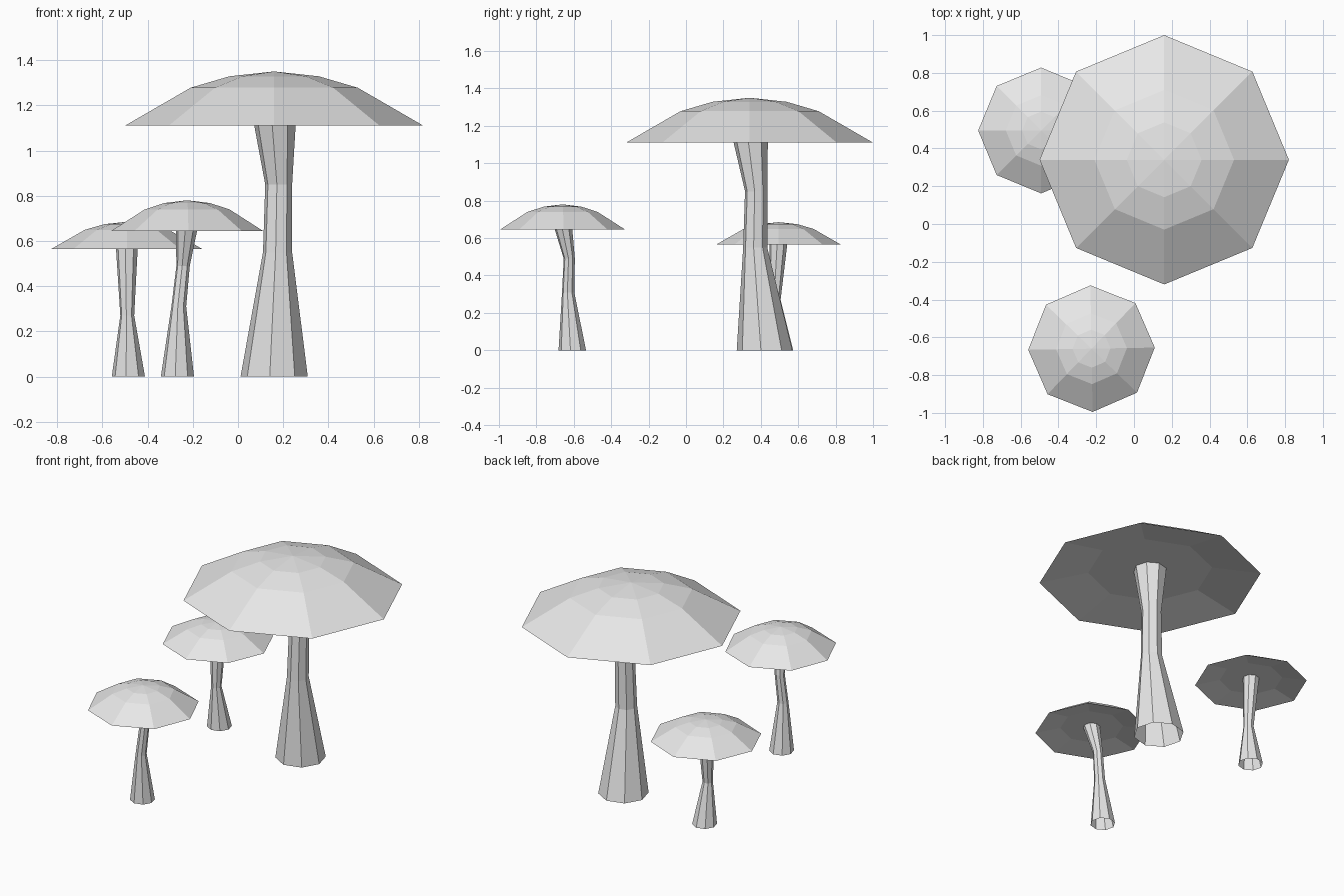
import bpy, bmesh
from math import sin, cos, radians, tau

SIDES = 8

old = bpy.data.objects.get("Cube")
if old:
    bpy.data.objects.remove(old, do_unlink=True)

grey = bpy.data.materials.new("light_grey")
grey.use_nodes = True
grey.diffuse_color = (0.8, 0.8, 0.8, 1)
grey.node_tree.nodes["Principled BSDF"].inputs["Base Color"].default_value = grey.diffuse_color


def loft(name, rings, turn=0, start=None, end=None):
    """Skin octagonal rings (x, y, z, radius); optional points close the ends."""
    bm = bmesh.new()
    loops = []
    for x, y, z, r in rings:
        angles = [radians(turn) + tau * i / SIDES for i in range(SIDES)]
        loops.append([bm.verts.new((x + r * cos(a), y + r * sin(a), z)) for a in angles])
    for low, high in zip(loops, loops[1:]):
        for i in range(SIDES):
            j = (i + 1) % SIDES
            bm.faces.new((low[i], low[j], high[j], high[i]))
    for point, loop in ((start, loops[0][::-1]), (end, loops[-1])):
        if point:
            tip = bm.verts.new(point)
            for i in range(SIDES):
                bm.faces.new((loop[i], loop[(i + 1) % SIDES], tip))
    mesh = bpy.data.meshes.new(name)
    bm.to_mesh(mesh)
    bm.free()
    mesh.materials.append(grey)
    obj = bpy.data.objects.new(name, mesh)
    bpy.context.collection.objects.link(obj)


def mushroom(name, x, y, radius, rim, height, turn, stem):
    # Faceted dome with a shallow recessed underside
    under = rim + 0.083 * radius
    profile = [(0.56, under), (1, rim), (0.56, rim + 0.7 * height), (0.3, rim + 0.91 * height)]
    loft(name + "_cap", [(x, y, z, radius * r) for r, z in profile], turn,
         (x, y, under), (x, y, rim + height))
    # Bent hollow stem, flared at both ends
    loft(name + "_stem", stem + [(x, y, under, 0.15 * radius)], -7.5)


mushroom("large", 0.16, 0.34, 0.66, 1.11, 0.24, 0,
         [(0.16, 0.42, 0, 0.15), (0.175, 0.37, 0.55, 0.065), (0.18, 0.375, 0.85, 0.06)])
mushroom("front", -0.225, -0.66, 0.335, 0.645, 0.135, 1,
         [(-0.268, -0.608, 0, 0.074), (-0.262, -0.63, 0.31, 0.033), (-0.243, -0.624, 0.49, 0.03)])
mushroom("back", -0.492, 0.495, 0.333, 0.565, 0.12, 0,
         [(-0.485, 0.5, 0, 0.074), (-0.49, 0.475, 0.27, 0.031)])
